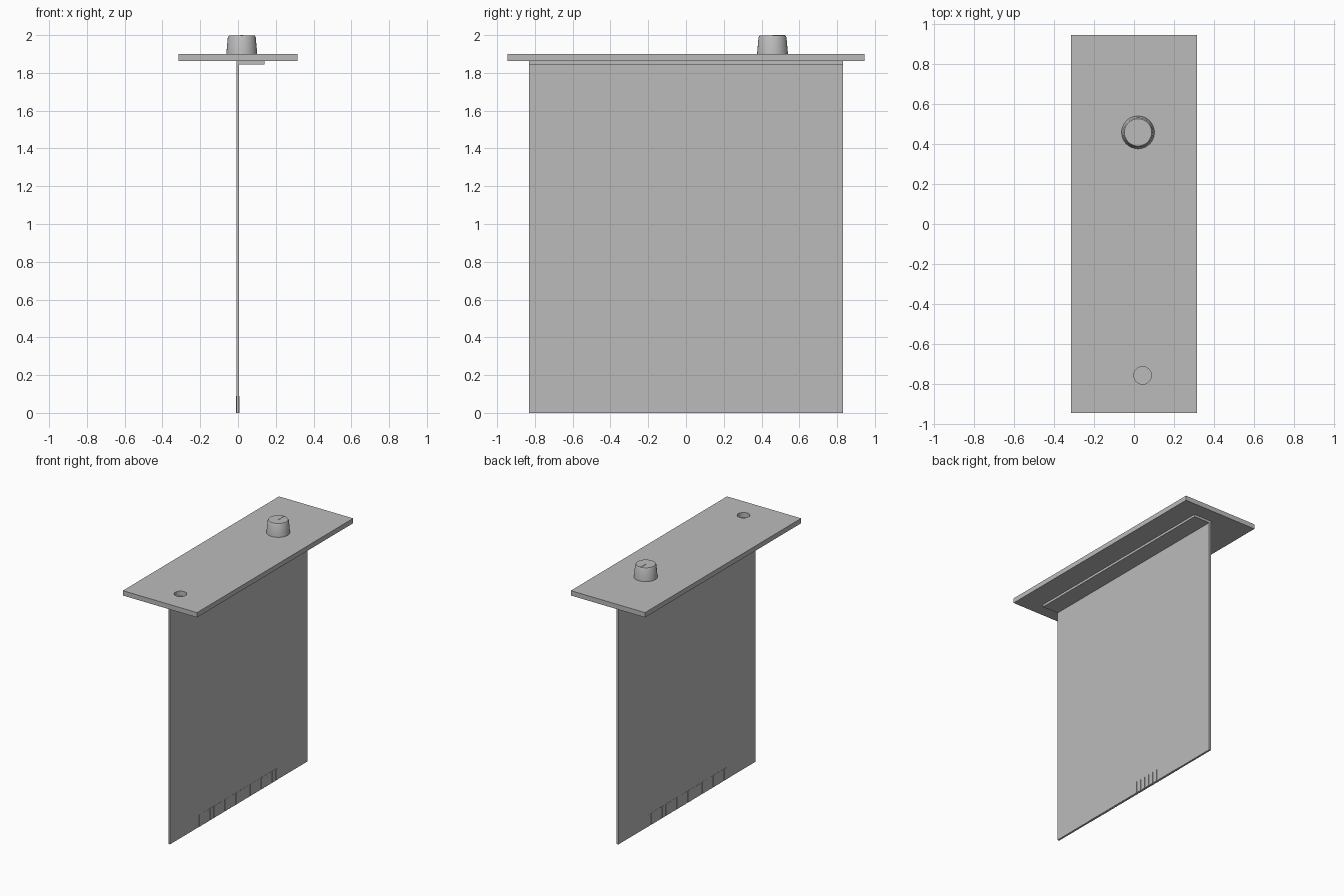
import bpy, bmesh, math
from mathutils import Matrix, Vector

cube = bpy.data.objects.get("Cube")
if cube:
    bpy.data.objects.remove(cube, do_unlink=True)

grey = bpy.data.materials.new("plain_grey")
grey.use_nodes = True
grey.diffuse_color = (0.5, 0.5, 0.5, 1)
grey.node_tree.nodes["Principled BSDF"].inputs["Base Color"].default_value = (0.5, 0.5, 0.5, 1)


def make_object(name, bm):
    bmesh.ops.recalc_face_normals(bm, faces=bm.faces)
    mesh = bpy.data.meshes.new(name)
    bm.to_mesh(mesh)
    bm.free()
    mesh.materials.append(grey)
    obj = bpy.data.objects.new(name, mesh)
    bpy.context.collection.objects.link(obj)
    return obj


def add_box(bm, low, high):
    low, high = Vector(low), Vector(high)
    size = high - low
    bmesh.ops.create_cube(bm, size=1, matrix=Matrix.Translation((low + high) / 2)
                          @ Matrix.Diagonal((*size, 1)))


def box(name, low, high):
    bm = bmesh.new()
    add_box(bm, low, high)
    return make_object(name, bm)


def lathe(name, profile, x, y, steps=48):
    bm = bmesh.new()
    verts = [bm.verts.new((r, 0, z)) for r, z in profile]
    edges = [bm.edges.new(pair) for pair in zip(verts, verts[1:])]
    bmesh.ops.spin(bm, geom=verts + edges, cent=(0, 0, 0), axis=(0, 0, 1),
                   angle=math.tau, steps=steps)
    bmesh.ops.remove_doubles(bm, verts=bm.verts, dist=0.0001)
    bmesh.ops.translate(bm, verts=bm.verts, vec=(x, y, 0))
    return make_object(name, bm)


def smooth(obj):
    bpy.ops.object.select_all(action="DESELECT")
    obj.select_set(True)
    bpy.context.view_layer.objects.active = obj
    bpy.ops.object.shade_smooth_by_angle(angle=math.radians(30))


plate_bottom, plate_top = 1.862, 1.899
board_back, board_front, half_width = -0.009, 0.006, 0.83

# Front panel with a round hole
panel = box("panel", (-0.314, -0.944, plate_bottom), (0.314, 0.944, plate_top))
cutter = lathe("hole_cutter", [(0, 1.8), (0.044, 1.8), (0.044, 1.95), (0, 1.95)], 0.043, -0.757)
cutter.hide_render = True
cut = panel.modifiers.new("hole", "BOOLEAN")
cut.object = cutter
cut.solver = "EXACT"
smooth(panel)
bpy.ops.object.modifier_apply(modifier=cut.name)
bpy.data.objects.remove(cutter, do_unlink=True)
smooth(panel)

# Circuit board and the flange joining it to the panel
box("board", (board_back, -half_width, 0), (board_front, half_width, plate_bottom))
box("flange", (board_front, -half_width, 1.844), (0.14, half_width, plate_bottom))

# Edge contacts on both faces of the board
bm = bmesh.new()
count, span, raised = 22, 0.97, 0.0015
pitch = span / count
for i in range(count):
    y = -span / 2 + (i + 0.5) * pitch
    for low, high in ((board_back - raised, board_back), (board_front, board_front + raised)):
        add_box(bm, (low, y - pitch * 0.35, 0), (high, y + pitch * 0.35, 0.09))
make_object("edge_contacts", bm)

# Tapered knob with a pointer mark
knob_x, knob_y = 0.02, 0.458
knob = lathe("knob", [(0, plate_top), (0.082, plate_top), (0.074, 1.988),
                      (0.068, 1.998), (0, 1.998)], knob_x, knob_y)
smooth(knob)
box("knob_pointer", (knob_x - 0.006, knob_y, 1.997), (knob_x + 0.006, knob_y + 0.066, 2.0))
